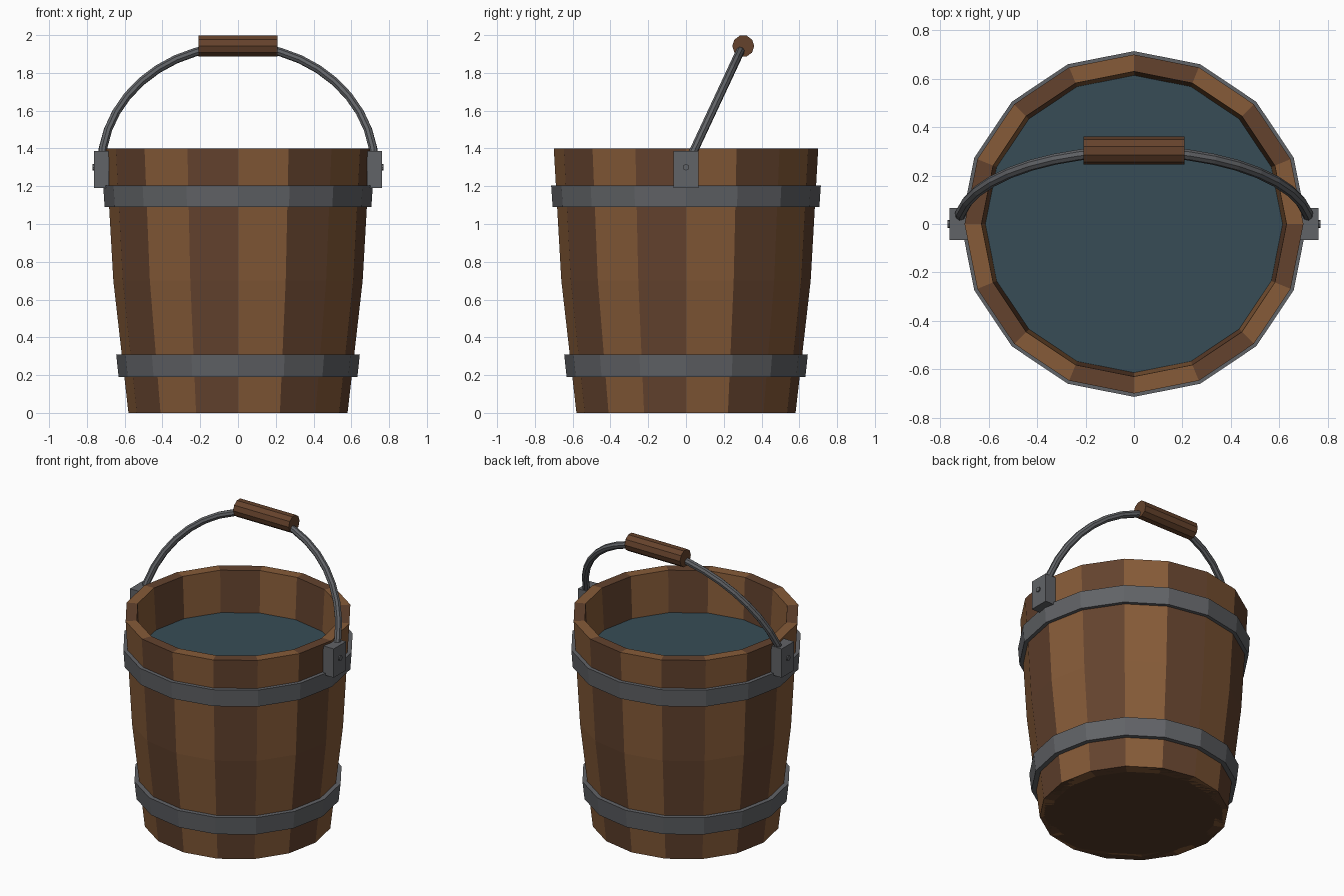
import bpy, bmesh
from math import sin, cos, pi, tau
from mathutils import Matrix

if "Cube" in bpy.data.objects:
    bpy.data.objects.remove(bpy.data.objects["Cube"])

N = 16  # staves


def material(name, rgb):
    m = bpy.data.materials.new(name)
    m.diffuse_color = (*rgb, 1)
    m.use_nodes = True
    m.node_tree.nodes["Principled BSDF"].inputs["Base Color"].default_value = m.diffuse_color
    return m


WOOD_A = material("light_wood", (0.24, 0.105, 0.04))
WOOD_B = material("dark_wood", (0.125, 0.055, 0.027))
BASE = material("base_wood", (0.09, 0.045, 0.02))
GRIP = material("grip_wood", (0.13, 0.055, 0.025))
METAL = material("iron", (0.12, 0.125, 0.135))
WATER = material("water", (0.038, 0.073, 0.092))


def finish(name, bm, *mats):
    bmesh.ops.recalc_face_normals(bm, faces=bm.faces)
    me = bpy.data.meshes.new(name)
    bm.to_mesh(me)
    bm.free()
    for m in mats:
        me.materials.append(m)
    ob = bpy.data.objects.new(name, me)
    bpy.context.collection.objects.link(ob)
    return ob


def ring(name, profile, *mats):
    """Revolve a closed (radius, z) profile in N flat steps, alternating materials."""
    bm = bmesh.new()
    loops = [[bm.verts.new((r * cos(tau * i / N), r * sin(tau * i / N), z))
              for r, z in profile] for i in range(N)]
    k = len(profile)
    for i in range(N):
        a, b = loops[i], loops[(i + 1) % N]
        for j in range(k):
            f = bm.faces.new((a[j], b[j], b[(j + 1) % k], a[(j + 1) % k]))
            f.material_index = i % len(mats)
    return finish(name, bm, *mats)


def disc(name, r, z0, z1, mat):
    """Solid N-sided slab."""
    bm = bmesh.new()
    bmesh.ops.create_cone(bm, cap_ends=True, segments=N, radius1=r, radius2=r, depth=z1 - z0,
                          matrix=Matrix.Translation((0, 0, (z0 + z1) / 2)))
    # line the corners up with the stave joints
    off = min(v.co.to_2d().angle_signed((1, 0)) % (tau / N) for v in bm.verts)
    if 0.01 < off < tau / N - 0.01:
        bmesh.ops.rotate(bm, verts=bm.verts, matrix=Matrix.Rotation(tau / N / 2, 3, 'Z'))
    return finish(name, bm, mat)


def rod(name, x0, x1, y, z, r, sides, mat):
    """Cylinder along x."""
    bm = bmesh.new()
    bmesh.ops.create_cone(bm, cap_ends=True, segments=sides, radius1=r, radius2=r, depth=x1 - x0,
                          matrix=Matrix.Translation(((x0 + x1) / 2, y, z)) @ Matrix.Rotation(pi / 2, 4, 'Y'))
    return finish(name, bm, mat)


# Staves with a slight belly, open at the top
ring("staves", [(0.58, 0), (0.66, 0.7), (0.70, 1.4), (0.63, 1.4), (0.59, 0.7), (0.51, 0)],
     WOOD_A, WOOD_B)
disc("bucket_floor", 0.579, -0.0, 0.002, BASE)
disc("inner_floor", 0.52, 0.002, 0.08, BASE)
disc("water", 0.616, 1.11, 1.12, WATER)

# Iron hoops
ring("lower_hoop", [(0.632, 0.19), (0.645, 0.31), (0.60, 0.31), (0.59, 0.19)], METAL)
ring("upper_hoop", [(0.706, 1.09), (0.714, 1.205), (0.67, 1.205), (0.66, 1.09)], METAL)

# Brackets and pivot pins on both sides
for side, s in (("right", 1), ("left", -1)):
    bm = bmesh.new()
    bmesh.ops.create_cube(bm, size=1, matrix=Matrix.Translation((s * 0.723, 0, 1.288))
                          @ Matrix.Diagonal((0.08, 0.132, 0.195, 1)))
    finish(side + "_bracket", bm, METAL)
    xs = sorted((s * 0.70, s * 0.771))
    rod(side + "_pin", xs[0], xs[1], 0, 1.3, 0.017, 8, METAL)

# Tilted handle: half-ellipse path with a round section
cu = bpy.data.curves.new("handle_path", 'CURVE')
cu.dimensions = '3D'
cu.bevel_depth = 0.023
cu.bevel_resolution = 2
cu.use_fill_caps = True
STEPS = 20
sp = cu.splines.new('POLY')
sp.points.add(STEPS)
sp.use_smooth = False
for i, p in enumerate(sp.points):
    t = pi * i / STEPS
    p.co = (0.724 * cos(t), 0.30 * sin(t), 1.3 + 0.642 * sin(t), 1)
tmp = bpy.data.objects.new("handle_path", cu)
bpy.context.collection.objects.link(tmp)
bpy.context.view_layer.update()
me = bpy.data.meshes.new_from_object(tmp.evaluated_get(bpy.context.evaluated_depsgraph_get()))
bpy.data.objects.remove(tmp)
me.materials.clear()
me.materials.append(METAL)
bpy.context.collection.objects.link(bpy.data.objects.new("handle", me))

# Wooden grip
rod("grip", -0.208, 0.208, 0.303, 1.942, 0.058, 10, GRIP)
